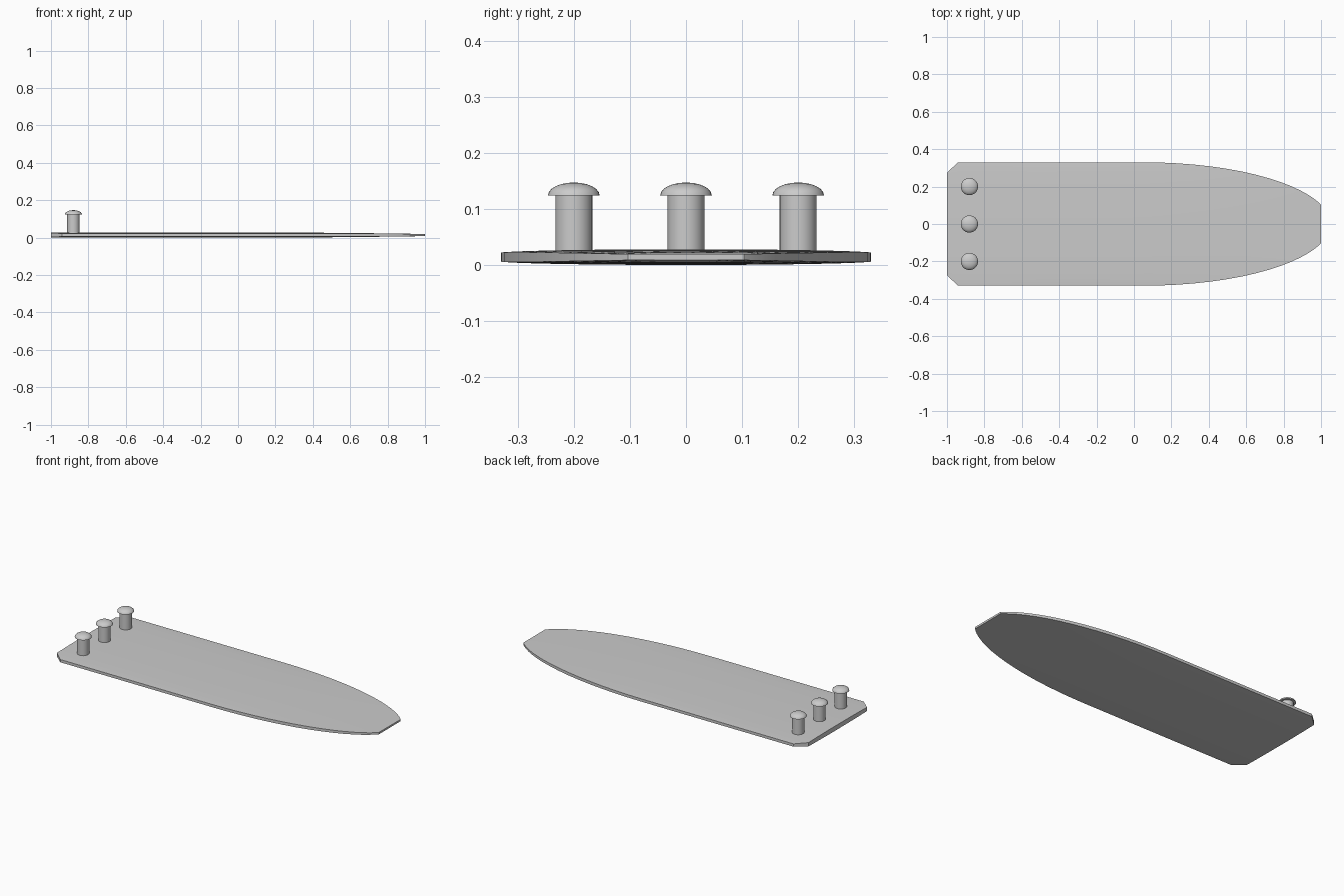
import bpy, bmesh, math

cube = bpy.data.objects.get("Cube")
if cube:
    bpy.data.objects.remove(cube, do_unlink=True)

grey = bpy.data.materials.new("plain grey")
grey.use_nodes = True
grey.diffuse_color = (0.6, 0.6, 0.6, 1)
grey.node_tree.nodes["Principled BSDF"].inputs["Base Color"].default_value = (0.6, 0.6, 0.6, 1)

MID = 0.014


def finish(name, bm, angle):
    bmesh.ops.recalc_face_normals(bm, faces=bm.faces)
    mesh = bpy.data.meshes.new(name)
    bm.to_mesh(mesh)
    bm.free()
    mesh.materials.append(grey)
    obj = bpy.data.objects.new(name, mesh)
    bpy.context.collection.objects.link(obj)
    bpy.ops.object.select_all(action='DESELECT')
    obj.select_set(True)
    bpy.context.view_layer.objects.active = obj
    bpy.ops.object.shade_smooth_by_angle(angle=math.radians(angle))
    return obj


def half_width(x):
    if x < -0.94:
        return 0.275 + (x + 1) * 0.055 / 0.06
    return 0.33 * math.sqrt(1 - (max(x - 0.05, 0)) ** 2)


def half_thickness(x, y):
    # lens section that thins towards the nose
    lens = 0.007 + 0.007 * math.sqrt(max(0, 1 - (y / 0.335) ** 2))
    return lens * (1 - 0.6 * max(0, x) ** 2)


# Board: loft of lens-shaped sections along its length
STEPS = 16
stations = [-1, -0.97, -0.94, -0.5, 0.05]
stations += [0.05 + 0.95 * math.sin(i / 16 * math.pi / 2) for i in range(1, 17)]
bm = bmesh.new()
rings = []
for x in stations:
    ys = [half_width(x) * math.sin((2 * j / STEPS - 1) * math.pi / 2) for j in range(STEPS + 1)]
    top = [bm.verts.new((x, y, MID + half_thickness(x, y))) for y in ys]
    low = [bm.verts.new((x, y, MID - half_thickness(x, y))) for y in reversed(ys)]
    rings.append(top + low)
for a, b in zip(rings, rings[1:]):
    for j in range(len(a)):
        k = (j + 1) % len(a)
        bm.faces.new((a[j], a[k], b[k], b[j]))
bm.faces.new(rings[0])
bm.faces.new(rings[-1])
finish("board", bm, 30)


# Pegs: round shaft with an overhanging domed cap
def peg(name, y):
    dome = [(0.046 * math.cos(t * math.pi / 12), 0.124 + 0.023 * math.sin(t * math.pi / 12))
            for t in range(6)]
    profile = [(0, 0.015), (0.033, 0.015), (0.033, 0.124)] + dome + [(0, 0.147)]
    bm = bmesh.new()
    verts = [bm.verts.new((r, 0, z)) for r, z in profile]
    edges = [bm.edges.new(pair) for pair in zip(verts, verts[1:])]
    bmesh.ops.spin(bm, geom=verts + edges, cent=(0, 0, 0), axis=(0, 0, 1),
                   angle=math.tau, steps=32)
    bmesh.ops.remove_doubles(bm, verts=bm.verts, dist=0.0001)
    bmesh.ops.translate(bm, verts=bm.verts, vec=(-0.88, y, 0))
    finish(name, bm, 35)


for label, y in (("right", -0.2), ("centre", 0), ("left", 0.2)):
    peg(label + "_peg", y)
